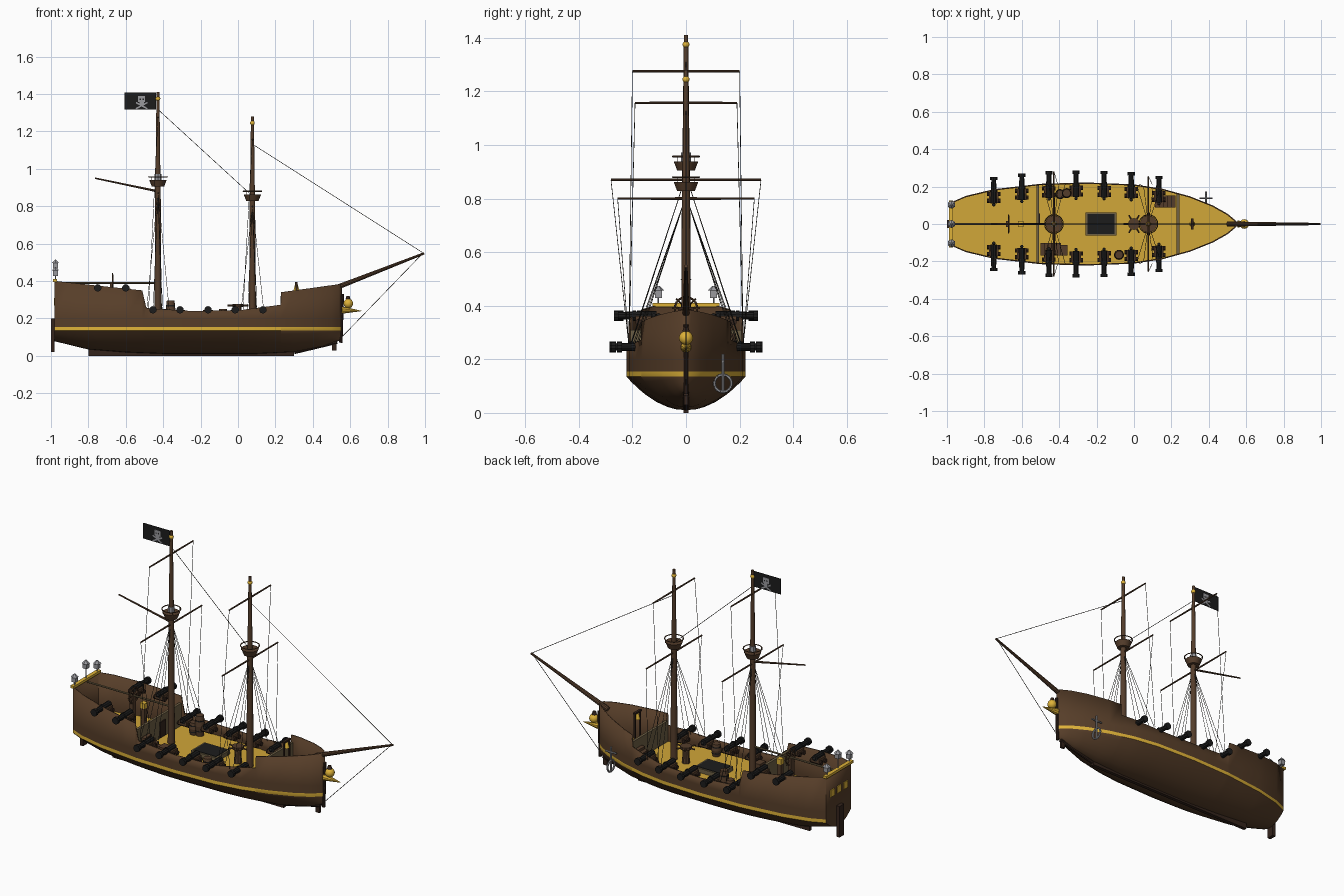
import bpy, bmesh, math
from mathutils import Vector, Matrix

if "Cube" in bpy.data.objects:
    bpy.data.objects.remove(bpy.data.objects["Cube"])


def material(name, *rgb):
    m = bpy.data.materials.new(name)
    m.use_nodes = True
    m.diffuse_color = (*rgb, 1)
    m.node_tree.nodes["Principled BSDF"].inputs["Base Color"].default_value = (*rgb, 1)
    return m


WOOD = material("hull brown", .095, .048, .022)
SPAR = material("spar brown", .09, .047, .024)
DARK = material("dark brown", .035, .018, .012)
GOLD = material("gold", .74, .45, .04)
DECK = material("deck yellow", .64, .385, .04)
IRON = material("black iron", .012, .012, .012)
GREY = material("grey metal", .32, .32, .34)
PANEL = material("weathered panel", .16, .12, .06)
ROPE = material("rope", .03, .027, .022)


class Part:
    """Collects primitives into one named object."""
    def __init__(self, name, *mats):
        self.name, self.mats, self.bm = name, mats, bmesh.new()

    def paint(self, made, index):
        for v in made["verts"]:
            for f in v.link_faces:
                f.material_index = index
        return self

    def box(self, c, s, m=0, turn=None):
        mat = Matrix.Translation(c) @ (turn or Matrix()) @ Matrix.Diagonal((*s, 1))
        return self.paint(bmesh.ops.create_cube(self.bm, size=1, matrix=mat), m)

    def rod(self, p, q, r, r2=None, m=0, n=10):
        p, q = Vector(p), Vector(q)
        turn = (q - p).to_track_quat('Z', 'Y').to_matrix().to_4x4()
        return self.paint(bmesh.ops.create_cone(
            self.bm, cap_ends=True, segments=n, radius1=r, radius2=r if r2 is None else r2,
            depth=(q - p).length, matrix=Matrix.Translation((p + q) / 2) @ turn), m)

    def ball(self, c, r, m=0):
        return self.paint(bmesh.ops.create_uvsphere(
            self.bm, u_segments=14, v_segments=9, radius=r, matrix=Matrix.Translation(c)), m)

    def ring(self, c, r, t, axis='Z', m=0, n=20):
        pts = []
        for i in range(n):
            a, b = r * math.cos(math.tau * i / n), r * math.sin(math.tau * i / n)
            pts.append(Vector(c) + Vector((a, b, 0) if axis == 'Z' else (0, a, b)))
        for i in range(n):
            self.rod(pts[i - 1], pts[i], t, m=m, n=6)
        return self

    def done(self, smooth=True):
        mesh = bpy.data.meshes.new(self.name)
        self.bm.to_mesh(mesh)
        self.bm.free()
        ob = bpy.data.objects.new(self.name, mesh)
        bpy.context.collection.objects.link(ob)
        for m in self.mats:
            mesh.materials.append(m)
        if smooth:
            bpy.ops.object.select_all(action='DESELECT')
            ob.select_set(True)
            bpy.context.view_layer.objects.active = ob
            bpy.ops.object.shade_smooth_by_angle(angle=math.radians(35))
        return ob


def lerp(table, x):
    for (a, u), (b, v) in zip(table, table[1:]):
        if x <= b:
            return u + (v - u) * max(0, x - a) / (b - a)
    return table[-1][1]


# Hull curves along x: half beam, top edge, bottom edge
BEAM = [(-.98, .115), (-.9, .15), (-.75, .186), (-.5, .215), (-.25, .222), (0, .212), (.15, .189),
        (.3, .148), (.42, .1), (.5, .055), (.54, .022), (.557, 0)]
SHEER = [(-.98, .4), (-.513, .35), (-.49, .255), (-.25, .24), (0, .243), (.229, .273), (.231, .34), (.557, .385)]
FOOT = [(-.98, .078), (-.8, .034), (-.6, .018), (-.4, .01), (.1, .01), (.3, .02), (.45, .05), (.557, .086)]
STATIONS = sorted({x for t in (BEAM, SHEER, FOOT) for x, _ in t})
FLOOR = .18


def section(x):
    w, top, foot = lerp(BEAM, x), lerp(SHEER, x), lerp(FOOT, x)
    side = [(w, top), (w, .2), (w, .155)]
    for d in (0, .15, .35, .55, .75, .9, .97, 1):
        side.append((w * math.sqrt(1 - d), .135 - (.135 - foot) * d))
    return [(x, y, z) for y, z in side] + [(x, -y, z) for y, z in side[-2::-1]]


# Hull shell with painted stripe
hull = Part("hull", WOOD, GOLD)
rings = [[hull.bm.verts.new(p) for p in section(x)] for x in STATIONS]
for a, b in zip(rings, rings[1:]):
    for i in range(len(a) - 1):
        f = hull.bm.faces.new((a[i], a[i + 1], b[i + 1], b[i]))
        f.material_index = int(.137 < f.calc_center_median().z < .153)
hull.bm.faces.new(rings[0])
bmesh.ops.remove_doubles(hull.bm, verts=hull.bm.verts, dist=1e-5)
bmesh.ops.recalc_face_normals(hull.bm, faces=hull.bm.faces)
shell = hull.done()
solid = shell.modifiers.new("thickness", 'SOLIDIFY')
solid.thickness, solid.offset = .007, -1

# One flat deck from stern to bow
deck = Part("deck", DECK)
edge = [(x, max(lerp(BEAM, x) - .004, .001), FLOOR) for x in [-.975] + STATIONS[1:-1]]
edge += [(x, -y, z) for x, y, z in reversed(edge)]
deck.bm.faces.new([deck.bm.verts.new(p) for p in reversed(edge)])
deck.done(False)

# Bulkheads and door
walls = Part("bulkheads", PANEL, DARK)
walls.box((-.515, 0, .245), (.014, .42, .13)).box((.235, 0, .24), (.014, .325, .12))
walls.box((-.506, .03, .23), (.008, .05, .09), 1).done(False)

# Keel, rudder, stem
keel = Part("keel_and_rudder", DARK)
keel.box((-.25, 0, .018), (1.1, .02, .036)).box((-.99, 0, .11), (.02, .042, .18))
keel.rod((.3, 0, .02), (.53, 0, .075), .011).rod((.55, 0, .07), (.558, 0, .33), .009)
keel.box((.515, 0, .05), (.025, .014, .04)).done(False)

# Stern rail and windows
stern = Part("stern_trim", GOLD)
stern.box((-.978, 0, .403), (.022, .25, .014))
for y in (-.06, 0, .06):
    stern.box((-.982, y, .29), (.006, .035, .04))
stern.done(False)

# Stern lanterns
lamps = Part("stern_lanterns", GREY)
for y, z in ((-.103, .428), (0, .468), (.103, .428)):
    lamps.rod((-.976, y, .4), (-.976, y, z), .003)
    lamps.box((-.976, y, z + .015), (.026, .026, .03))
    lamps.rod((-.976, y, z + .028), (-.976, y, z + .046), .022, .004, n=6)
lamps.done(False)

# Masts with crow's nests, yards, shrouds and braces
for name, x, top, nest, yards in (("main", -.428, 1.41, .905, ((1.275, .2), (.87, .28))),
                                  ("fore", .077, 1.28, .828, ((1.157, .19), (.8, .255)))):
    mast = Part(name + "_mast", SPAR, GOLD)
    mast.rod((x, 0, FLOOR), (x, 0, nest), .019, .015, n=14).rod((x, 0, nest), (x, 0, top), .014, .008, n=14)
    mast.ball((x, 0, top - .035), .013, 1)
    mast.rod((x, 0, nest), (x, 0, nest + .034), .033, .046, n=16)
    mast.ring((x, 0, nest + .052), .05, .003)
    for i in range(4):
        a = math.tau * (i + .5) / 4
        c, s = .046 * math.cos(a), .046 * math.sin(a)
        mast.rod((x + c, s, nest + .03), (x + c, s, nest + .052), .0012, n=5)
    rig = Part(name + "_rigging", ROPE)
    for z, half in yards:
        for side in (-1, 1):
            mast.rod((x, 0, z), (x, side * half, z), .005, .004)
            foot = x - .05 if half < .22 else x + .02
            rig.rod((x, side * half, z), (foot, side * .213, .25), .0013, n=5)
    for side in (-1, 1):
        for dx in (-.06, -.025, .025, .06):
            rig.rod((x, 0, nest - .02), (x + dx, side * (lerp(BEAM, x + dx) - .008), .245), .0013, n=5)
    mast.done()
    rig.done(False)
Part("mast_lantern", GREY).rod((-.428, 0, .935), (-.428, 0, .972), .018, n=8).done(False)

# Bowsprit, gaff, boom and stays
spars = Part("bowsprit_and_booms", SPAR, PANEL)
spars.rod((.5, 0, .355), (.995, 0, .548), .014, .006)
spars.rod((-.43, 0, .88), (-.765, 0, .95), .006, .004).rod((-.43, 0, .39), (-.965, 0, .39), .005, m=1).done()
stays = Part("stays", ROPE)
for p, q in (((-.42, 0, 1.31), (.06, 0, .87)), ((.08, 0, 1.13), (.99, 0, .55)), ((.99, 0, .55), (.555, 0, .1))):
    stays.rod(p, q, .0016, n=5)
stays.done(False)

# Figurehead
head = Part("figurehead", GOLD, DARK)
head.ball((.59, 0, .28), .026).rod((.555, 0, .245), (.66, 0, .24), .02, .001)
head.rod((.588, 0, .303), (.588, 0, .32), .014, .009, 1).done()

# Flag with skull and crossed bones
flag = Part("flag", IRON, GREY)
flag.box((-.523, 0, 1.363), (.17, .003, .09))
flag.box((-.515, 0, 1.374), (.038, .007, .032), 1).box((-.515, 0, 1.352), (.024, .007, .016), 1)
for s in (-1, 1):
    flag.box((-.515, 0, 1.338), (.07, .006, .008), 1, Matrix.Rotation(s * .5, 4, 'Y'))
    flag.box((-.515 + s * .008, 0, 1.372), (.007, .009, .007))
flag.done(False)

# Cannons along both sides, each on a wooden carriage
gun = Part("cannon", IRON, SPAR, DARK)
gun.rod((0, -.14, 0), (0, 0, 0), .018, .013, n=10).rod((0, -.016, 0), (0, .002, 0), .02, n=10)
gun.rod((0, -.08, 0), (0, -.068, 0), .02, n=10).ball((0, -.147, 0), .009)
gun.box((0, -.108, -.014), (.052, .06, .024), 1)
for y in (-.126, -.09):
    gun.rod((-.036, y, -.024), (.036, y, -.024), .012, m=2, n=10)
first = gun.done()
spots = [(x, s) for x in (-.75, -.6, -.455, -.31, -.16, -.015, .133) for s in (-1, 1)]
for i, (x, s) in enumerate(spots):
    ob = first if i == 0 else first.copy()
    if i:
        bpy.context.collection.objects.link(ob)
    ob.location = (x, s * (lerp(BEAM, x) + .064), .363 if x < -.5 else .246)
    ob.rotation_euler.z = 0 if s > 0 else math.pi

# Cargo hatch
hatch = Part("cargo_hatch", IRON, PANEL)
hatch.box((-.177, 0, FLOOR + .012), (.165, .125, .024), 1).box((-.177, 0, FLOOR + .02), (.145, .105, .014))
hatch.done(False)

# Capstan
cap = Part("capstan", SPAR)
cap.rod((0, 0, FLOOR), (0, 0, .262), .022, .018).rod((0, 0, .262), (0, 0, .278), .032)
for i in range(6):
    a = math.tau * i / 6
    cap.rod((0, 0, .27), (.055 * math.cos(a), .055 * math.sin(a), .27), .005, n=6)
cap.done()

# Barrels
kegs = Part("barrels", SPAR, IRON)
for x, y, h in ((-.36, .165, .117), (-.395, .16, .07), (-.08, -.165, .07)):
    for z0, z1, r0, r1 in ((0, .5, .021, .027), (.5, 1, .027, .021)):
        kegs.rod((x, y, FLOOR + h * z0), (x, y, FLOOR + h * z1), r0, r1, n=14)
    for k in (.25, .75):
        kegs.rod((x, y, FLOOR + h * k - .003), (x, y, FLOOR + h * k + .003), .025, m=1, n=14)
kegs.done()

# Stairs by the bulkheads
steps = Part("stairs", SPAR)
for x, y, d in ((-.49, -.135, 1), (.212, .12, -1)):
    for i in range(5):
        h = .015 * (5 - i)
        steps.box((x + d * i * .022, y, FLOOR + h / 2), (.022, .065, h))
steps.done(False)
Part("crate", SPAR).box((-.375, -.14, FLOOR + .025), (.04, .055, .05)).done(False)

# Steering wheel and binnacle
wheel = Part("steering_wheel", SPAR, GOLD)
wheel.box((-.675, 0, .285), (.02, .03, .21)).ring((-.67, 0, .39), .042, .004, 'X')
for i in range(4):
    a = math.pi * i / 4
    v = Vector((0, math.cos(a), math.sin(a))) * .052
    c = Vector((-.67, 0, .39))
    wheel.rod(c - v, c + v, .003, n=6)
wheel.box((-.605, 0, .26), (.024, .024, .16)).box((-.605, 0, .352), (.03, .03, .03), 1).done()

# Ship's bell
bell = Part("bell", DARK, GOLD)
for y in (-.024, .024):
    bell.box((.312, y, .287), (.01, .008, .21))
bell.box((.312, 0, .39), (.014, .06, .01)).rod((.312, 0, .35), (.312, 0, .385), .016, .007, 1).done()

# Anchor on the left bow
anchor = Part("anchor", GREY)
anchor.rod((.385, .138, .08), (.385, .138, .22), .006).ring((.385, .138, .11), .032, .0055, 'X')
anchor.rod((.35, .138, .19), (.42, .138, .19), .005).done()
